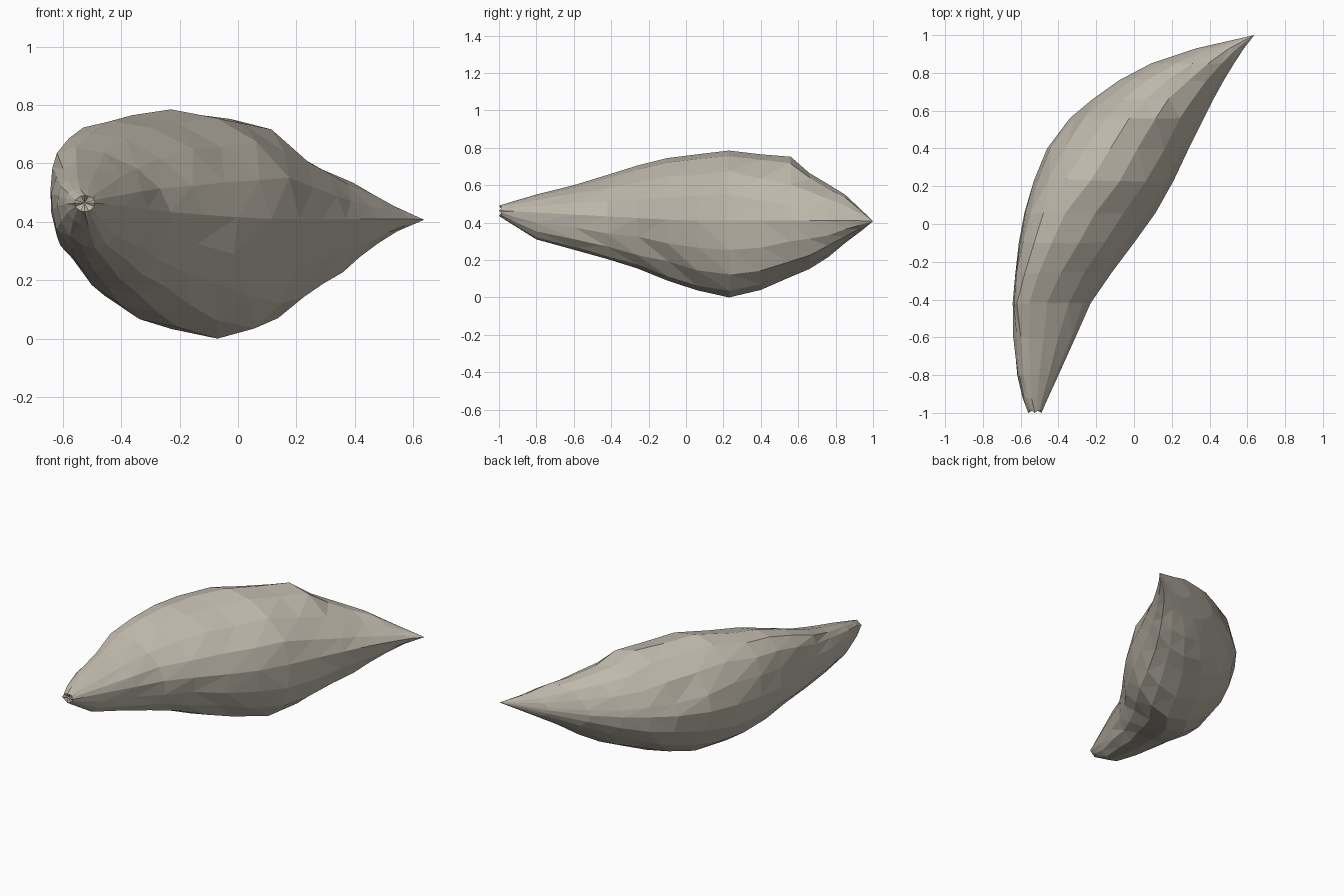
import bpy, bmesh, math, random

if "Cube" in bpy.data.objects:
    bpy.data.objects.remove(bpy.data.objects["Cube"])

random.seed(4)
SIDES = 16

# Pod stations along y: y, left x, right x, bottom z, top z, crest shift, keel shift
STATIONS = [
    (-0.99, -0.56, -0.49, 0.435, 0.49, 0.00, 0.00),
    (-0.92, -0.59, -0.455, 0.385, 0.515, -0.02, 0.01),
    (-0.80, -0.618, -0.40, 0.31, 0.55, -0.04, 0.02),
    (-0.60, -0.636, -0.31, 0.255, 0.60, -0.08, 0.03),
    (-0.42, -0.64, -0.23, 0.205, 0.655, -0.12, 0.03),
    (-0.26, -0.628, -0.12, 0.155, 0.705, -0.13, 0.03),
    (-0.10, -0.61, 0.0, 0.09, 0.745, -0.13, 0.03),
    (0.06, -0.58, 0.115, 0.038, 0.765, -0.13, 0.03),
    (0.23, -0.53, 0.21, 0.00, 0.785, -0.07, 0.09),
    (0.40, -0.46, 0.29, 0.04, 0.765, -0.04, 0.09),
    (0.56, -0.34, 0.37, 0.11, 0.752, -0.04, 0.07),
    (0.66, -0.22, 0.42, 0.152, 0.665, -0.04, 0.06),
    (0.76, -0.08, 0.475, 0.215, 0.605, -0.02, 0.04),
    (0.85, 0.09, 0.53, 0.29, 0.55, 0.00, 0.02),
    (0.93, 0.33, 0.582, 0.35, 0.475, 0.00, 0.00),
]


def ring(bm, y, x0, x1, z0, z1, crest, keel, wobble):
    """One cross-section: a rounded lens with its crest and keel shifted in x."""
    cx, hw = (x0 + x1) / 2, (x1 - x0) / 2
    mid = 0.41 + 0.055 * max(0, -y)
    # the crest is pinched into a ridge toward the far tip
    pinch = 1.05 + 0.5 * min(max((y - 0.3) / 0.26, 0), 1)
    verts = []
    for i in range(SIDES):
        a = 2 * math.pi * i / SIDES
        c, s = math.cos(a), math.sin(a)
        h = (z1 - mid) if s > 0 else (mid - z0)
        lift = math.copysign(abs(s) ** (pinch if s > 0 else 1.0), s)
        x = cx + hw * c + (crest if s > 0 else keel) * s * s
        free = wobble * abs(c * s) * 2
        verts.append(bm.verts.new((x + random.uniform(-1, 1) * free,
                                   y + random.uniform(-1, 1) * free,
                                   mid + h * lift + random.uniform(-1, 1) * free)))
    return verts


bm = bmesh.new()
rings = [ring(bm, *s, wobble=0.007 if -0.7 < s[0] < 0.8 else 0.001) for s in STATIONS]

# Lofted skin
for a, b in zip(rings, rings[1:]):
    for i in range(SIDES):
        j = (i + 1) % SIDES
        bm.faces.new((a[i], a[j], b[j], b[i]))

# Pointed far tip and dimpled stem end
tip = bm.verts.new((0.637, 1.0, 0.407))
stem = bm.verts.new((-0.525, -0.98, 0.465))
for i in range(SIDES):
    j = (i + 1) % SIDES
    bm.faces.new((rings[-1][i], rings[-1][j], tip))
    bm.faces.new((rings[0][j], rings[0][i], stem))
for i, v in enumerate(rings[0]):
    v.co.y = -1.0 if i % 4 == 0 else -0.99

bmesh.ops.triangulate(bm, faces=[f for f in bm.faces if len(f.verts) == 4])
bmesh.ops.recalc_face_normals(bm, faces=bm.faces)
mesh = bpy.data.meshes.new("seed_pod")
bm.to_mesh(mesh)
bm.free()

# Single pale stone colour
mat = bpy.data.materials.new("warm grey")
mat.diffuse_color = (0.52, 0.48, 0.41, 1)
mat.use_nodes = True
mat.node_tree.nodes["Principled BSDF"].inputs["Base Color"].default_value = mat.diffuse_color
mesh.materials.append(mat)
bpy.context.collection.objects.link(bpy.data.objects.new("seed_pod", mesh))
